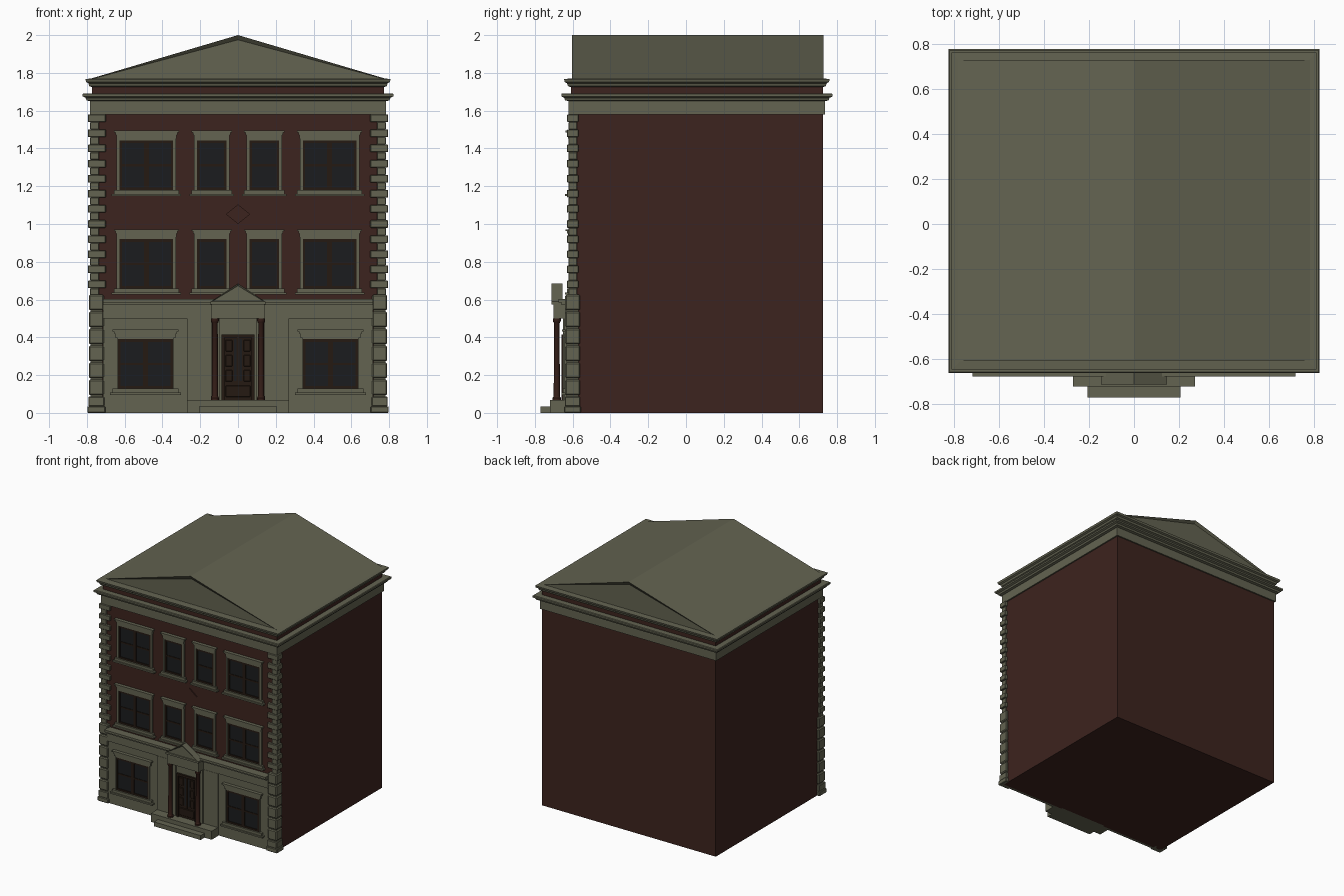
import bpy, bmesh, math
from mathutils import Vector

if "Cube" in bpy.data.objects:
    bpy.data.objects.remove(bpy.data.objects["Cube"])


def material(name, r, g, b):
    m = bpy.data.materials.new(name)
    m.diffuse_color = (r, g, b, 1)
    m.use_nodes = True
    m.node_tree.nodes["Principled BSDF"].inputs["Base Color"].default_value = m.diffuse_color
    return m


STONE = material("stone", 0.125, 0.125, 0.082)
BRICK = material("brick", 0.046, 0.017, 0.013)
WOOD = material("dark_wood", 0.018, 0.010, 0.006)
COLUMN = material("column_red", 0.035, 0.013, 0.009)
GLASS = material("glass", 0.011, 0.012, 0.013)

X, YF, YB = 0.772, -0.61, 0.725          # brick wall extents


def finish(name, bm, mat):
    bmesh.ops.recalc_face_normals(bm, faces=bm.faces)
    me = bpy.data.meshes.new(name)
    bm.to_mesh(me)
    bm.free()
    me.materials.append(mat)
    ob = bpy.data.objects.new(name, me)
    bpy.context.collection.objects.link(ob)
    return ob


def boxes(name, mat, items, bevel=0):
    """One object from boxes given as (x0, x1, y0, y1, z0, z1)."""
    bm = bmesh.new()
    for x0, x1, y0, y1, z0, z1 in items:
        vs = bmesh.ops.create_cube(bm, size=1)["verts"]
        for v in vs:
            v.co = Vector(((x0 + x1) / 2 + v.co.x * (x1 - x0),
                           (y0 + y1) / 2 + v.co.y * (y1 - y0),
                           (z0 + z1) / 2 + v.co.z * (z1 - z0)))
    if bevel:
        bmesh.ops.bevel(bm, geom=bm.edges[:], offset=bevel, segments=1, affect='EDGES')
    return finish(name, bm, mat)


def mirrored(items):
    return items + [(-b, -a, *rest) for a, b, *rest in items]


def loft(name, mat, profile):
    """Rectangular moulding round the house: profile of (overhang, z)."""
    bm = bmesh.new()
    rings = [[bm.verts.new(p) for p in ((-X - o, YF - o, z), (X + o, YF - o, z),
                                        (X + o, YB + o, z), (-X - o, YB + o, z))]
             for o, z in profile]
    for a, b in zip(rings, rings[1:]):
        for i in range(4):
            j = (i + 1) % 4
            bm.faces.new((a[i], a[j], b[j], b[i]))
    bm.faces.new(rings[0])
    bm.faces.new(rings[-1])
    return finish(name, bm, mat)


def prism(name, mat, pts, y0, y1, inset=0, depth=0):
    """Extrude an (x, z) outline along y, optionally recessing the ends."""
    bm = bmesh.new()
    f = bm.faces.new([bm.verts.new((x, y0, z)) for x, z in pts])
    r = bmesh.ops.extrude_face_region(bm, geom=[f])
    for v in r["geom"]:
        if isinstance(v, bmesh.types.BMVert):
            v.co.y = y1
    bmesh.ops.recalc_face_normals(bm, faces=bm.faces)
    if inset:
        ends = [f for f in bm.faces if abs(f.normal.y) > 0.9]
        bmesh.ops.inset_individual(bm, faces=ends, thickness=inset, depth=-depth)
    return finish(name, bm, mat)


def lathe(name, mat, cx, cy, profile, n=16):
    bm = bmesh.new()
    rings = [[bm.verts.new((cx + r * math.cos(2 * math.pi * i / n),
                            cy + r * math.sin(2 * math.pi * i / n), z)) for i in range(n)]
             for r, z in profile]
    for a, b in zip(rings, rings[1:]):
        for i in range(n):
            j = (i + 1) % n
            bm.faces.new((a[i], a[j], b[j], b[i])).smooth = True
    bm.faces.new(rings[0])
    bm.faces.new(rings[-1])
    ob = finish(name, bm, mat)
    bpy.context.view_layer.objects.active = ob
    ob.select_set(True)
    bpy.ops.object.shade_smooth_by_angle(angle=math.radians(35))
    ob.select_set(False)


# Brick body, frieze, cornices and gabled roof
boxes("brick_body", BRICK, [(-X, X, YF, YB, 0, 1.735)])
loft("frieze", STONE, [(0.011, 1.58), (0.011, 1.66)])
loft("lower_cornice", STONE, [(0.012, 1.65), (0.03, 1.655), (0.035, 1.668), (0.05, 1.675),
                              (0.05, 1.688), (0.045, 1.692), (0.0, 1.692)])
loft("upper_cornice", STONE, [(0.003, 1.725), (0.015, 1.73), (0.02, 1.745), (0.032, 1.752),
                              (0.036, 1.768), (0.0, 1.77)])
prism("gable_roof", STONE, [(-0.785, 1.768), (0.785, 1.768), (0, 2.0)],
      -0.604, 0.727, inset=0.025, depth=0.012)

# Upper corner quoins, alternating long and short
quoins, n = [], 24
step = (1.58 - 0.62) / n
for i in range(n):
    z = 0.62 + i * step
    if i % 2:
        quoins.append((0.70, 0.795, -0.63, -0.57, z, z + step))
    else:
        quoins.append((0.735, 0.783, -0.622, -0.578, z, z + step))
boxes("upper_quoins", STONE, mirrored(quoins), bevel=0.003)

# Heavy lower quoins with grooved joints and a plinth block
blocks = [(0.71, 0.79, -0.64, -0.56, 0.09 * i + 0.004, 0.09 * i + 0.086) for i in range(1, 7)]
boxes("lower_quoins", STONE, mirrored(blocks), bevel=0.007)
boxes("lower_quoin_core", STONE, mirrored([(0.718, 0.78, -0.632, -0.568, 0, 0.625)]))
boxes("quoin_plinth", STONE, mirrored([(0.702, 0.798, -0.645, -0.557, 0, 0.035),
                                       (0.708, 0.792, -0.641, -0.56, 0.035, 0.086)]), bevel=0.004)

# Ground floor stone facing with its band and cornice
boxes("ground_floor_facing", STONE, [(-0.715, 0.715, -0.63, -0.6, 0, 0.585)])
boxes("ground_floor_band", STONE, [(-0.715, 0.715, -0.64, -0.6, 0.50, 0.57)])
boxes("ground_floor_cornice", STONE, [(-0.715, 0.715, -0.66, -0.6, 0.57, 0.585),
                                      (-0.715, 0.715, -0.675, -0.6, 0.585, 0.602)])
boxes("entrance_panel", STONE, [(-0.27, 0.27, -0.642, -0.6, 0, 0.50)])

# Porch: steps, pilasters, columns, entablature and pediment
boxes("porch_steps", STONE, [(-0.27, 0.27, -0.72, -0.6, 0, 0.068),
                             (-0.207, 0.207, -0.77, -0.6, 0, 0.035)])
boxes("porch_pilasters", STONE, mirrored([(0.098, 0.142, -0.652, -0.62, 0.068, 0.50)]))
boxes("porch_entablature", STONE, [(-0.14, 0.14, -0.702, -0.62, 0.50, 0.575),
                                   (-0.146, 0.146, -0.712, -0.62, 0.575, 0.59)])
prism("porch_pediment", STONE, [(-0.146, 0.588), (0.146, 0.588), (0, 0.685)],
      -0.712, -0.655, inset=0.012, depth=0.006)
for side, label in ((-1, "left"), (1, "right")):
    lathe("column_" + label, COLUMN, side * 0.122, -0.684,
          [(0.022, 0.068), (0.022, 0.08), (0.018, 0.084), (0.0165, 0.09), (0.0145, 0.475),
           (0.018, 0.48), (0.021, 0.488), (0.021, 0.50)])

# Door with frame, raised panels and two tall glass lights
boxes("door", WOOD, [(-0.088, 0.088, -0.646, -0.6, 0.068, 0.415)])
boxes("door_frame", WOOD, mirrored([(0.072, 0.088, -0.658, -0.62, 0.068, 0.415)])
      + [(-0.072, 0.072, -0.658, -0.62, 0.398, 0.415), (-0.005, 0.005, -0.652, -0.62, 0.15, 0.398)])
boxes("door_panels", WOOD, mirrored([(0.03, 0.066, -0.652, -0.62, z, z + 0.062)
                                     for z in (0.165, 0.245, 0.325)])
      + [(-0.066, 0.066, -0.652, -0.62, 0.085, 0.145)], bevel=0.003)
boxes("door_lights", GLASS, mirrored([(0.008, 0.022, -0.649, -0.62, 0.17, 0.39)]))


def window(name, cx, hw, z0, z1, y, sashes, trim):
    """Glazed opening, wooden sashes, stone trim, stepped lintel and sill."""
    x0, x1, zm, yb = cx - hw, cx + hw, (z0 + z1) / 2, y + 0.02
    boxes(name + "_glass", GLASS, [(x0, x1, y - 0.002, yb, z0, z1)])
    w, bars = 2 * hw / sashes, []
    for s in range(sashes):
        a, b = x0 + s * w, x0 + (s + 1) * w
        bars += [(a, a + 0.013, y - 0.008, yb, z0, z1), (b - 0.013, b, y - 0.008, yb, z0, z1),
                 (a + 0.013, b - 0.013, y - 0.008, yb, z0, z0 + 0.014),
                 (a + 0.013, b - 0.013, y - 0.008, yb, z1 - 0.014, z1),
                 (a + 0.013, b - 0.013, y - 0.006, yb, zm - 0.006, zm + 0.006)]
    boxes(name + "_sashes", WOOD, bars)
    t = 0.016 if trim else 0.006
    boxes(name + "_trim", STONE, [(x0 - t, x0, y - 0.012, yb, z0, z1),
                                  (x1, x1 + t, y - 0.012, yb, z0, z1),
                                  (x0 - t, x1 + t, y - 0.012, yb, z1, z1 + 0.012)])
    boxes(name + "_lintel", STONE, [(x0 - 0.017, x1 + 0.017, y - 0.015, yb, z1 + 0.01, z1 + 0.03),
                                    (x0 - 0.022, x1 + 0.022, y - 0.021, yb, z1 + 0.03, z1 + 0.042),
                                    (x0 - 0.03, x1 + 0.03, y - 0.027, yb, z1 + 0.042, z1 + 0.052)])
    boxes(name + "_sill", STONE, [(x0 - 0.03, x1 + 0.03, y - 0.02, yb, z0 - 0.02, z0),
                                  (x0 - 0.042, x1 + 0.042, y - 0.03, yb, z0 - 0.032, z0 - 0.02)])


# Three storeys of windows, mirrored left and right
for side, label in ((-1, "left"), (1, "right")):
    window(f"ground_window_{label}", side * 0.49, 0.145, 0.128, 0.39, -0.63, 2, False)
    for floor, z in (("second", 0.658), ("third", 1.18)):
        window(f"{floor}_floor_wide_window_{label}", side * 0.485, 0.142, z, z + 0.262, YF, 2, True)
        window(f"{floor}_floor_narrow_window_{label}", side * 0.139, 0.077, z, z + 0.262, YF, 1, True)

# Brick diamond ornament
prism("diamond_ornament", BRICK, [(-0.065, 1.052), (0, 1.0), (0.065, 1.052), (0, 1.104)],
      -0.618, -0.6)
